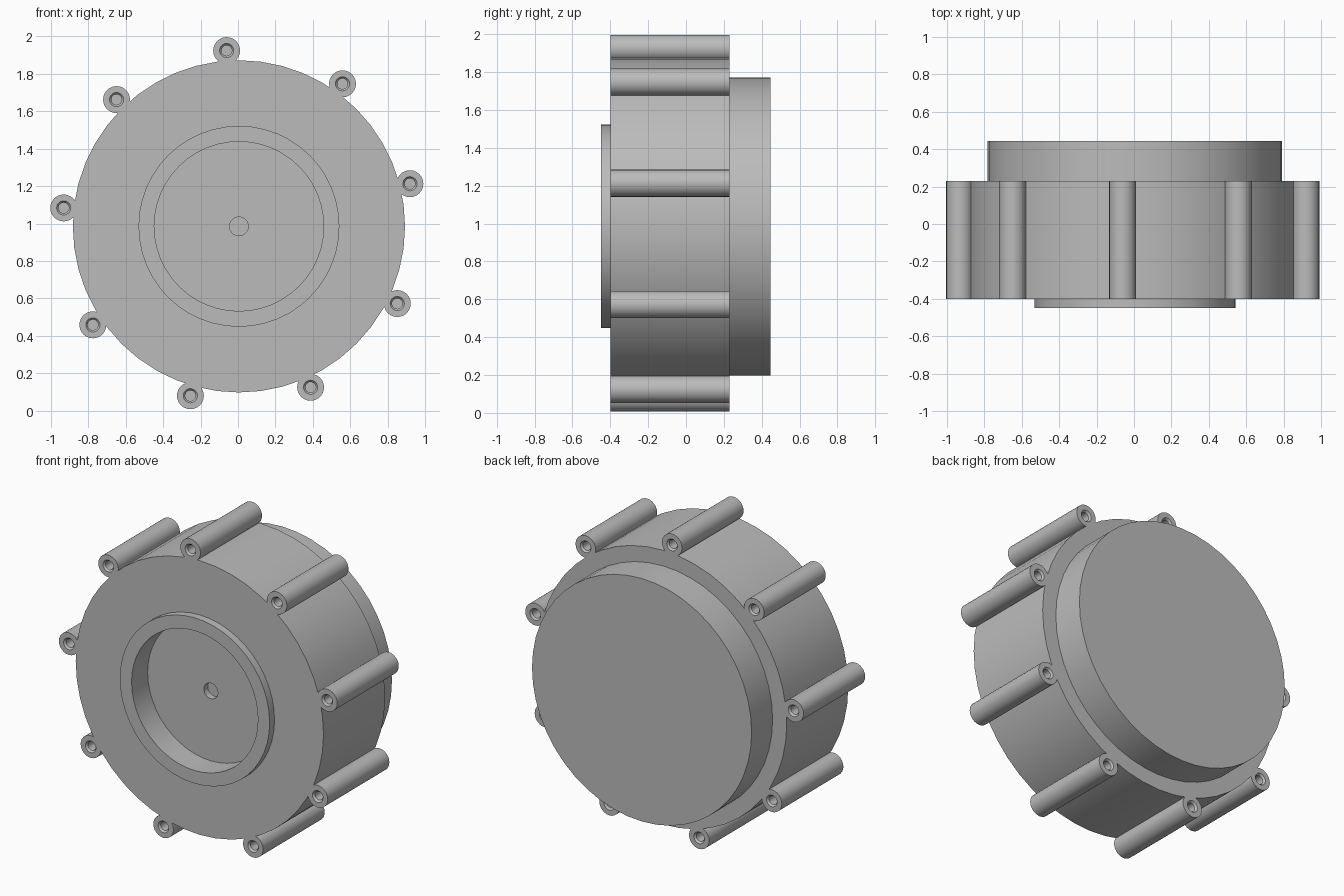
import bpy
import bmesh
from math import cos, sin, pi, radians
from mathutils import Matrix, Vector

cube = bpy.data.objects.get("Cube")
if cube:
    bpy.data.objects.remove(cube)

CENTRE = Vector((0.005, 0, 0.985))
LUG_COUNT, LUG_CIRCLE, LUG_START = 9, 0.942, radians(94)
FRONT, BACK = -0.40, 0.23

grey = bpy.data.materials.new("plain grey")
grey.use_nodes = True
colour = (0.5, 0.5, 0.5, 1)
grey.diffuse_color = colour
grey.node_tree.nodes["Principled BSDF"].inputs["Base Color"].default_value = colour


def turned(name, profile, segments, centre):
    """Turn a (radius, y) profile, starting and ending on the axis, around y."""
    bm = bmesh.new()
    verts = [bm.verts.new((r, y, 0)) for r, y in profile]
    edges = [bm.edges.new(pair) for pair in zip(verts, verts[1:])]
    bmesh.ops.spin(bm, geom=verts + edges, cent=(0, 0, 0), axis=(0, 1, 0),
                   angle=2 * pi, steps=segments)
    bmesh.ops.remove_doubles(bm, verts=bm.verts, dist=0.0002)
    bmesh.ops.recalc_face_normals(bm, faces=bm.faces)
    bmesh.ops.transform(bm, matrix=Matrix.Translation(centre), verts=bm.verts)
    mesh = bpy.data.meshes.new(name)
    bm.to_mesh(mesh)
    bm.free()
    mesh.materials.append(grey)
    obj = bpy.data.objects.new(name, mesh)
    bpy.context.collection.objects.link(obj)
    return obj


# Housing: drum, raised front rim around a recess with a centre hole, rear disc
housing = turned("housing", [
    (0, -0.245), (0.05, -0.245), (0.05, -0.285),
    (0.453, -0.285), (0.453, -0.45), (0.537, -0.45), (0.537, FRONT),
    (0.888, FRONT), (0.888, BACK), (0.787, BACK), (0.787, 0.445), (0, 0.445),
], 48, CENTRE)

# Screw lugs: round posts with a countersunk blind bore at each end
bore = [(0, 0.1), (0.028, 0.1), (0.028, 0.012), (0.038, 0), (0.072, 0)]
lug_profile = [(r, FRONT + d) for r, d in bore]
lug_profile += [(r, BACK - d) for r, d in reversed(bore)]
for i in range(LUG_COUNT):
    a = LUG_START + i * 2 * pi / LUG_COUNT
    offset = Vector((cos(a), 0, sin(a))) * LUG_CIRCLE
    lug = turned("screw_lug", lug_profile, 24, CENTRE + offset)

    # Merge each lug into the housing
    bpy.context.view_layer.objects.active = housing
    union = housing.modifiers.new("join_lug", 'BOOLEAN')
    union.operation = 'UNION'
    union.solver = 'EXACT'
    union.object = lug
    bpy.ops.object.modifier_apply(modifier=union.name)
    bpy.data.objects.remove(lug)

for o in bpy.context.selected_objects:
    o.select_set(False)
housing.select_set(True)
bpy.context.view_layer.objects.active = housing
bpy.ops.object.shade_smooth_by_angle(angle=radians(30))
